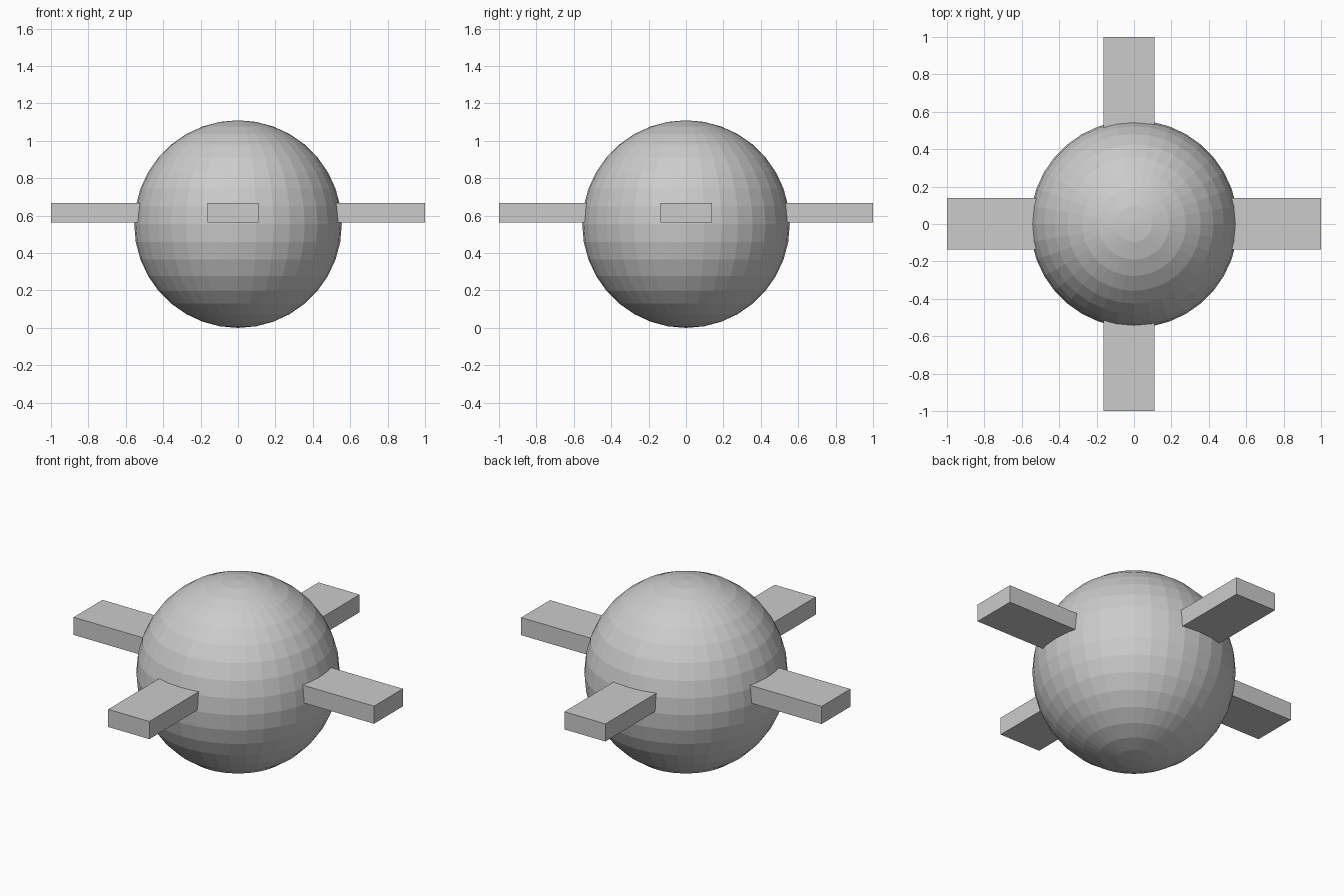
import bpy

if "Cube" in bpy.data.objects:
    bpy.data.objects.remove(bpy.data.objects["Cube"])

R = 0.555


def bar(name, center, size):
    bpy.ops.mesh.primitive_cube_add(size=1, location=center)
    ob = bpy.context.object
    ob.name = name
    ob.scale = size
    bpy.ops.object.transform_apply(location=False, rotation=False, scale=True)
    return ob


# Faceted ball body resting on the ground
bpy.ops.mesh.primitive_uv_sphere_add(segments=36, ring_count=18, radius=R, location=(0, 0, R))
bpy.context.object.name = "ball_body"

# Two flat bars crossing through the ball just above its equator
WIDTH, THICK, Z = 0.274, 0.106, 0.616
bar("side_to_side_bar", (0, 0.002, Z), (2.0, WIDTH, THICK))
bar("front_to_back_bar", (-0.027, 0, Z), (WIDTH, 2.0, THICK))
